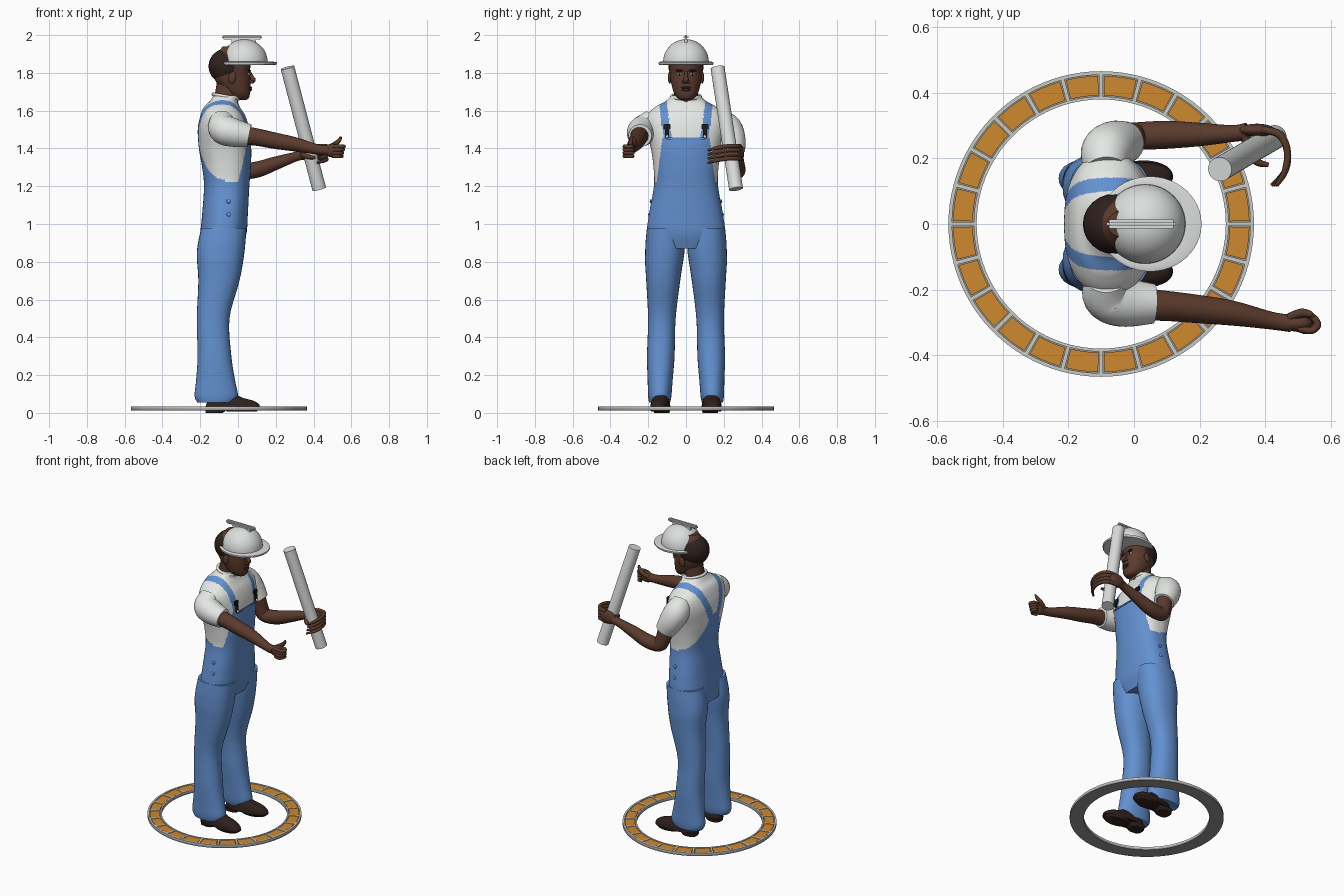
import bpy, bmesh, math
from mathutils import Vector, Matrix

cube = bpy.data.objects.get("Cube")
if cube:
    bpy.data.objects.remove(cube)


def material(name, r, g, b):
    m = bpy.data.materials.new(name)
    m.use_nodes = True
    m.diffuse_color = (r, g, b, 1)
    m.node_tree.nodes["Principled BSDF"].inputs["Base Color"].default_value = (r, g, b, 1)
    return m


DENIM = material("denim blue", .125, .28, .63)
WHITE = material("shirt white", .78, .8, .78)
PAPER = material("paper and helmet white", .72, .73, .73)
SKIN = material("brown skin", .105, .043, .026)
LIPS = material("dark lips", .07, .025, .018)
HAIR = material("dark hair and leather", .028, .015, .013)
BLACK = material("buckle black", .012, .012, .013)
ORANGE = material("orange tile", .62, .25, .03)
RIM = material("pale grey rim", .6, .6, .56)
BASE = material("grey base", .3, .3, .3)


def finish(name, bm, mats, angle=.7):
    bmesh.ops.recalc_face_normals(bm, faces=bm.faces)
    mesh = bpy.data.meshes.new(name)
    bm.to_mesh(mesh)
    bm.free()
    for m in mats if isinstance(mats, list) else [mats]:
        mesh.materials.append(m)
    ob = bpy.data.objects.new(name, mesh)
    bpy.context.scene.collection.objects.link(ob)
    bpy.ops.object.select_all(action='DESELECT')
    ob.select_set(True)
    bpy.context.view_layer.objects.active = ob
    bpy.ops.object.shade_smooth_by_angle(angle=angle)
    return ob


def skin(name, rings, mats, loop=False):
    """Skin a list of equal point rings; cap the ends unless looped."""
    bm = bmesh.new()
    vs = [[bm.verts.new(p) for p in ring] for ring in rings]
    n = len(vs[0])
    for a, b in zip(vs, vs[1:] + vs[:1] if loop else vs[1:]):
        for i in range(n):
            j = (i + 1) % n
            bm.faces.new((a[i], a[j], b[j], b[i]))
    if not loop:
        bm.faces.new(vs[0])
        bm.faces.new(vs[-1])
    return finish(name, bm, mats)


def sample(keys, steps):
    """Smooth curve through key tuples."""
    out = []
    for i in range(len(keys) - 1):
        p = [keys[max(0, min(len(keys) - 1, i + k))] for k in (-1, 0, 1, 2)]
        for s in range(steps):
            t = s / steps
            out.append([b + .5 * t * (c - a + t * (2*a - 5*b + 4*c - d + t * (3*(b - c) + d - a)))
                        for a, b, c, d in zip(*p)])
    return out + [list(keys[-1])]


def loft(name, keys, mats, yc=0, n=32, power=2, steps=5):
    """Stack of horizontal sections: height, back x, front x, half width."""
    rings = []
    for z, x0, x1, ry in sample(keys, steps):
        ring = []
        for i in range(n):
            c, s = math.cos(math.tau * i / n), math.sin(math.tau * i / n)
            ring.append(((x0 + x1) / 2 + (x1 - x0) / 2 * math.copysign(abs(c) ** (2 / power), c),
                         yc + ry * math.copysign(abs(s) ** (2 / power), s), z))
        rings.append(ring)
    return skin(name, rings, mats)


def limb(name, keys, mat, n=20, steps=6):
    """Round tube through x, y, z, radius keys."""
    pts = sample(keys, steps)
    pos = [Vector(p[:3]) for p in pts]
    rings, normal = [], Vector((.31, .2, .93))
    for i, p in enumerate(pos):
        t = (pos[min(i + 1, len(pos) - 1)] - pos[max(i - 1, 0)]).normalized()
        normal = (normal - t * normal.dot(t)).normalized()
        side = t.cross(normal)
        rings.append([p + pts[i][3] * (normal * math.cos(a) + side * math.sin(a))
                      for a in (math.tau * k / n for k in range(n))])
    return skin(name, rings, mat)


def ball(name, at, size, mat, tilt=0):
    bm = bmesh.new()
    bmesh.ops.create_uvsphere(bm, u_segments=24, v_segments=16, radius=1, matrix=Matrix.Translation(at)
                              @ Matrix.Rotation(tilt, 4, 'Y') @ Matrix.Diagonal((*size, 1)))
    return finish(name, bm, mat)


def box(name, at, size, mat, spin=0, axis='Z', bevel=0):
    bm = bmesh.new()
    bmesh.ops.create_cube(bm, size=1, matrix=Matrix.Translation(at)
                          @ Matrix.Rotation(spin, 4, axis) @ Matrix.Diagonal((*size, 1)))
    if bevel:
        bmesh.ops.bevel(bm, geom=bm.edges[:], offset=bevel, segments=2, affect='EDGES')
    return finish(name, bm, mat)


def arc_block(name, r0, r1, z0, z1, mat, a0=0, a1=None, n=96):
    """Flat ring, or a sector of one."""
    full = a1 is None
    angles = [math.tau * i / n if full else a0 + (a1 - a0) * i / n for i in range(n + (not full))]
    rings = [[(-.1 + r * math.cos(a), r * math.sin(a), z)
              for r, z in ((r0, z0), (r1, z0), (r1, z1), (r0, z1))] for a in angles]
    return skin(name, rings, mat, loop=full)


# Floor ring: base, rims, tiles and dividers
arc_block("ring_base", .38, .466, .013, .023, BASE)
arc_block("ring_outer_rim", .455, .466, .023, .033, RIM)
arc_block("ring_inner_rim", .38, .389, .023, .033, RIM)
step = math.tau / 24
for i in range(24):
    a = i * step
    arc_block("ring_tile", .392, .452, .02, .031, ORANGE, a + .021, a + step - .021, 6)
    box("ring_divider", (-.1 + .422 * math.cos(a), .422 * math.sin(a), .027), (.072, .012, .012), RIM, a)

# Torso: shirt above, overalls with bib, back panel and straps by rule
torso = loft("torso", [(.87, -.205, .02, .17), (.95, -.2, .045, .205), (1.05, -.19, .052, .196),
                       (1.2, -.18, .06, .17), (1.3, -.19, .068, .172), (1.4, -.207, .07, .186),
                       (1.5, -.213, .06, .212), (1.57, -.2, .04, .21), (1.62, -.18, .01, .162),
                       (1.65, -.15, -.002, .108), (1.68, -.13, .005, .076)],
             [WHITE, DENIM], n=160, power=2.4, steps=16)
for f in torso.data.polygons:
    x, y, z = f.center
    y = abs(y)
    if x > -.07:
        bib = z < 1.46 and y < .125 + .125 * (1.46 - z)
        strap = z > 1.45 and abs(y - .1 - .12 * (z - 1.46)) < .021
    else:
        bib = z < 1.45 and y < .05 + .13 * ((1.45 - z) / .23) ** 1.5
        strap = z > 1.4 and abs(y - .03 - .4 * (z - 1.42)) < .025
    f.material_index = int(z < 1.22 or bib or strap)
box("bib_hem", (.068, 0, 1.452), (.006, .2, .012), DENIM, bevel=.002)

for s, side in ((1, "left"), (-1, "right")):
    # Trouser legs and shoes
    loft(side + "_trouser_leg", [(.055, -.215, -.02, .056), (.09, -.23, 0, .062), (.17, -.222, -.015, .066),
                                 (.3, -.214, -.035, .073), (.5, -.218, -.045, .073), (.7, -.21, .008, .09),
                                 (.85, -.218, .034, .104), (.98, -.195, .045, .095)],
         DENIM, yc=0, power=2.2).data.transform(Matrix.Translation((0, s * .112, 0)) @
                                                 Matrix.Shear('XY', 4, (0, -s * .0)))
    leg = bpy.data.objects[side + "_trouser_leg"]
    for v in leg.data.vertices:
        v.co.y += s * .028 * max(0, (.85 - v.co.z) / .8) ** .7
    turn = Matrix.Translation((-.1, s * .13, 0)) @ Matrix.Rotation(s * .08, 4, 'Z')
    shoe = loft(side + "_shoe", [(.022, -.075, .218, .052), (.045, -.068, .212, .05), (.065, -.06, .18, .045),
                                 (.082, -.055, .12, .04), (.11, -.05, .07, .037)], HAIR, power=2.3)
    sole = loft(side + "_sole", [(.008, .04, .2, .046), (.024, .02, .22, .054)], HAIR, steps=1)
    heel = loft(side + "_heel", [(0, -.07, .02, .04), (.026, -.074, .05, .046)], HAIR, power=3, steps=1)
    for part in (shoe, sole, heel):
        part.data.transform(turn)
    # Strap buckles and side buttons
    box(side + "_buckle_loop", (.057, s * .1, 1.515), (.014, .036, .03), BLACK, bevel=.004)
    box(side + "_buckle_clasp", (.063, s * .1, 1.477), (.01, .022, .05), BLACK, bevel=.003)
    ball(side + "_bib_button", (.07, s * .1, 1.462), (.007, .009, .009), RIM)
    for z in (1.05, 1.12):
        ball(side + "_side_button", (-.05, s * (.194 if z < 1.1 else .186), z), (.011, .006, .011), DENIM)
    # Ears, eyes and brows
    ball(side + "_ear", (-.03, s * .086, 1.775), (.02, .01, .032), SKIN, .2)
    ball(side + "_eye", (.056, s * .034, 1.793), (.009, .014, .007), PAPER)
    ball(side + "_pupil", (.062, s * .034, 1.793), (.005, .006, .006), BLACK)
    ball(side + "_brow", (.061, s * .035, 1.812), (.008, .022, .005), HAIR)
    ball(side + "_nostril", (.073, s * .013, 1.752), (.011, .009, .008), SKIN)

# Neck and head
limb("neck", [(-.075, 0, 1.6, .07), (-.06, 0, 1.68, .063), (-.045, 0, 1.77, .064)], SKIN)
limb("collar", [(-.063 + .068 * math.cos(a), .075 * math.sin(a), 1.675 - .012 * math.cos(a), .009)
                for a in (math.tau * k / 16 for k in range(17))], WHITE, n=10, steps=3)
loft("head", [(1.656, .0, .042, .02), (1.665, -.03, .056, .042), (1.69, -.06, .064, .062),
              (1.72, -.09, .066, .072), (1.76, -.12, .066, .081), (1.8, -.135, .062, .084),
              (1.84, -.14, .066, .086), (1.88, -.13, .06, .083), (1.94, -.08, .02, .04)], SKIN, power=2.2)
ball("hair", (-.056, 0, 1.835), (.1, .093, .095), HAIR)
limb("nose", [(.06, 0, 1.805, .008), (.073, 0, 1.778, .011), (.08, 0, 1.762, .014), (.074, 0, 1.748, .007)], SKIN)
ball("upper_lip", (.064, 0, 1.722), (.011, .027, .006), LIPS)
ball("lower_lip", (.063, 0, 1.711), (.011, .023, .007), LIPS)

# Safety helmet: brim and dome in one stack, with a raised crest
dome = [(1.858 + .12 * math.sin(a), .034 - .123 * math.cos(a), .034 + .123 * math.cos(a), .121 * math.cos(a))
        for a in (math.pi / 2 * k / 12.3 for k in range(13))]
loft("helmet", [(1.843, -.105, .202, .142), (1.847, -.108, .206, .145), (1.856, -.108, .206, .145),
                (1.859, -.1, .19, .138)] + dome, PAPER, n=48, steps=1)
box("helmet_crest", (.022, 0, 1.988), (.212, .026, .024), PAPER, bevel=.008)
box("helmet_crest_web", (.03, 0, 1.965), (.13, .016, .03), PAPER)

# Right arm, reaching forward
limb("right_sleeve", [(-.085, -.165, 1.555, .062), (-.08, -.215, 1.505, .078),
                      (-.03, -.238, 1.485, .076), (.06, -.243, 1.467, .061)], WHITE, n=28)
limb("right_arm", [(.02, -.245, 1.47, .05), (.1, -.25, 1.46, .046), (.2, -.26, 1.44, .043),
                   (.3, -.272, 1.422, .038), (.42, -.295, 1.395, .027), (.48, -.303, 1.39, .027)], SKIN)
ball("right_palm", (.5, -.303, 1.389), (.044, .026, .036), SKIN)
for i in range(4):
    z = 1.41 - .017 * i
    limb("right_finger", [(.5, -.318, z, .011), (.54 - .004 * i, -.325, z, .011), (.56 - .005 * i, -.308, z, .011),
                          (.547, -.285, z, .01), (.525, -.278, z, .006)], SKIN, n=10)
limb("right_thumb", [(.475, -.285, 1.4, .014), (.51, -.272, 1.42, .014), (.535, -.275, 1.442, .011),
                     (.545, -.28, 1.462, .006)], SKIN, n=12)

# Left arm, bent at the elbow
limb("left_sleeve", [(-.085, .165, 1.555, .062), (-.085, .215, 1.51, .078),
                     (-.06, .24, 1.45, .075), (-.025, .25, 1.385, .063)], WHITE, n=28)
limb("left_arm", [(-.035, .248, 1.42, .05), (-.012, .262, 1.32, .046), (.015, .268, 1.282, .043),
                  (.1, .272, 1.288, .043), (.2, .273, 1.322, .036), (.3, .276, 1.355, .026),
                  (.345, .282, 1.367, .027)], SKIN)
ball("left_palm", (.375, .286, 1.376), (.055, .02, .042), SKIN)
for i in range(4):
    z = 1.41 - .022 * i
    limb("left_finger", [(.39, .288, z, .011), (.445, .272, z + .003, .012), (.468, .22, z + .002, .011),
                         (.46, .16, z - .008, .01), (.435 - .005 * i, .118, z - .02, .006)], SKIN, n=10)
limb("left_thumb", [(.34, .27, 1.375, .015), (.348, .225, 1.365, .014), (.375, .19, 1.355, .012),
                    (.41, .18, 1.35, .007)], SKIN, n=12)

# Rolled paper held in the left hand
limb("paper_roll", [(.262, .167, 1.828, .037), (.43, .265, 1.185, .037)], PAPER, n=32, steps=1)
